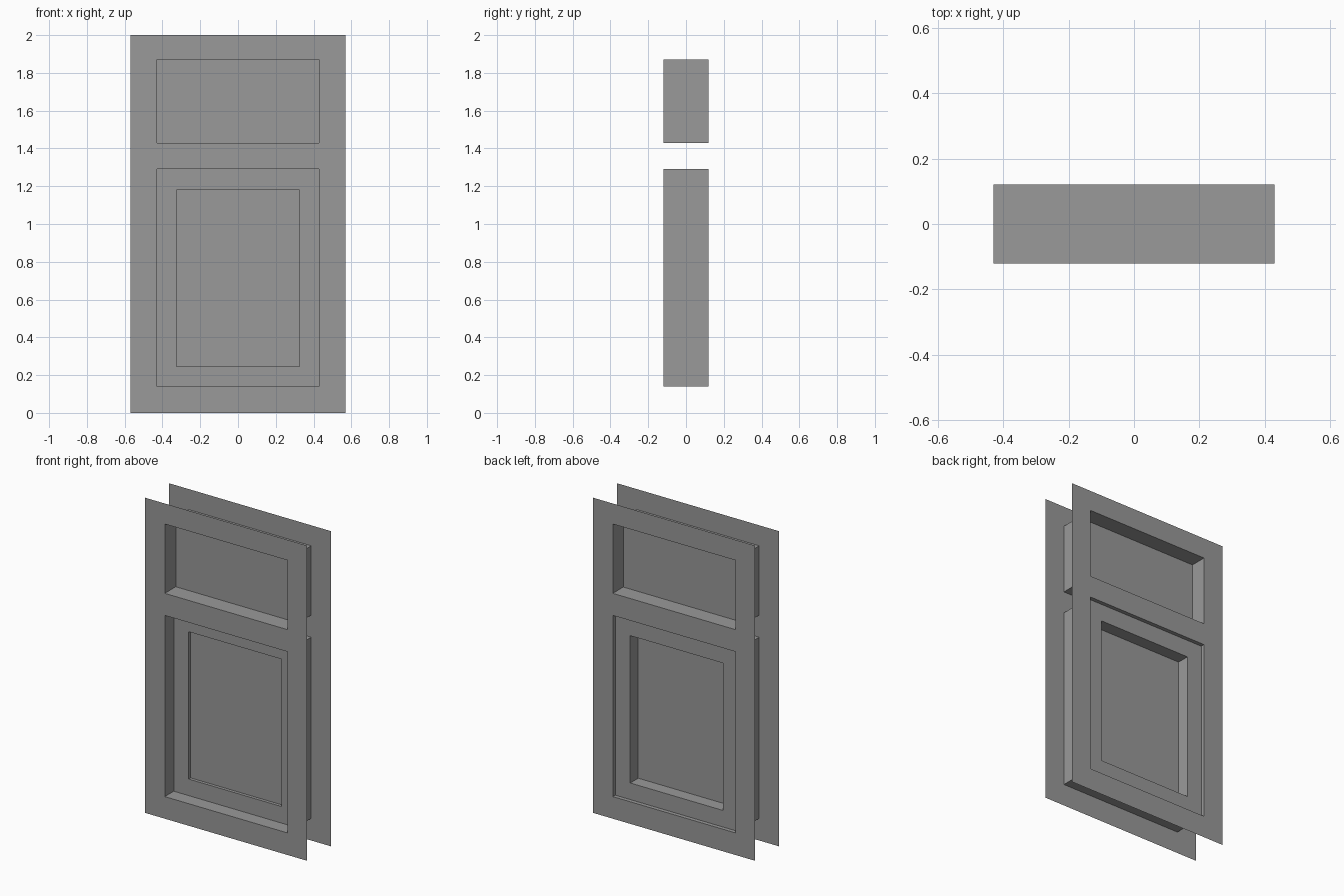
import bpy
import bmesh

cube = bpy.data.objects.get("Cube")
if cube:
    bpy.data.objects.remove(cube, do_unlink=True)

# One grey finish for the whole door
GREY = (0.32, 0.32, 0.32, 1)
finish = bpy.data.materials.new("door grey")
finish.use_nodes = True
finish.diffuse_color = GREY
finish.node_tree.nodes["Principled BSDF"].inputs["Base Color"].default_value = GREY

HALF_DEPTH = 0.12
HALF_WIDTH = 0.57
OPENING = 0.43                    # half width of both openings
UPPER = (OPENING, 1.43, 1.87)     # half width, bottom, top
LOWER = (OPENING, 0.14, 1.29)
INNER = (0.325, 0.245, 1.18)


def make_object(name, quads):
    """Build an object from quads, each a list of corners."""
    bm = bmesh.new()
    for quad in quads:
        bm.faces.new([bm.verts.new(p) for p in quad])
    bmesh.ops.remove_doubles(bm, verts=bm.verts[:], dist=0.0001)
    mesh = bpy.data.meshes.new(name)
    bm.to_mesh(mesh)
    bm.free()
    mesh.materials.append(finish)
    obj = bpy.data.objects.new(name, mesh)
    bpy.context.collection.objects.link(obj)
    return obj


def corners(rect, y):
    w, low, high = rect
    return [(-w, y, low), (w, y, low), (w, y, high), (-w, y, high)]


def facing(quad, side):
    """Turn a front-facing quad round for the back side."""
    return quad if side < 0 else quad[::-1]


def ring(outer, y_outer, inner, y_inner, side):
    """Four quads joining two rectangles: a flat border or recess walls."""
    a, b = corners(outer, y_outer), corners(inner, y_inner)
    return [facing([a[i], a[(i + 1) % 4], b[(i + 1) % 4], b[i]], side)
            for i in range(4)]


def frame_sheet(y, side):
    """Thin sheet with the two openings left out of its grid."""
    xs = [-HALF_WIDTH, -OPENING, OPENING, HALF_WIDTH]
    zs = [0, LOWER[1], LOWER[2], UPPER[1], UPPER[2], 2]
    quads = []
    for i in range(3):
        for j in range(5):
            if i == 1 and j in (1, 3):
                continue
            quads.append(facing([(xs[i], y, zs[j]), (xs[i + 1], y, zs[j]),
                                 (xs[i + 1], y, zs[j + 1]), (xs[i], y, zs[j + 1])], side))
    return quads


# Side, depth of the lower border and depth of the central panel
for label, side, border_y, panel_y in (("front", -1, -0.03, -0.01),
                                       ("back", 1, 0.095, 0.015)):
    face_y = side * HALF_DEPTH
    make_object(label + "_frame", frame_sheet(face_y, side))

    # Plain upper recess
    make_object(label + "_upper_panel",
                ring(UPPER, face_y, UPPER, panel_y, side)
                + [facing(corners(UPPER, panel_y), side)])

    # Stepped lower recess with a sunken centre
    make_object(label + "_lower_panel",
                ring(LOWER, face_y, LOWER, border_y, side)
                + ring(LOWER, border_y, INNER, border_y, side)
                + ring(INNER, border_y, INNER, panel_y, side)
                + [facing(corners(INNER, panel_y), side)])

# Outer casing closing the gap between the front and back recesses
for label, rect in (("upper", UPPER), ("lower", LOWER)):
    make_object(label + "_casing", ring(rect, -0.03, rect, 0.095, 1))
